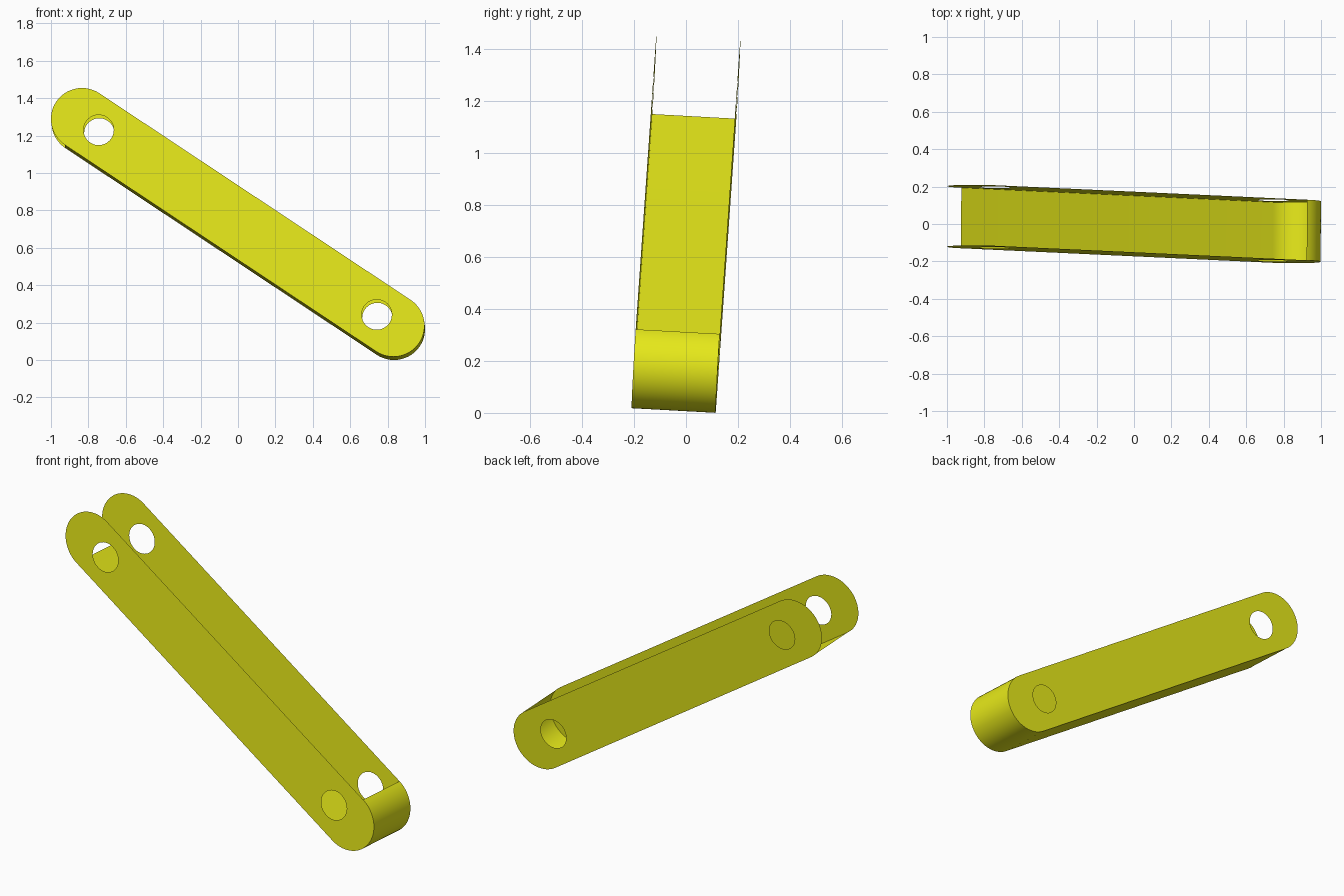
import bpy, bmesh, math
from mathutils import Vector, Matrix

if "Cube" in bpy.data.objects:
    bpy.data.objects.remove(bpy.data.objects["Cube"])

HALF, R = 1.0, 0.166          # half distance between end centres, end radius
HOLE_X, HOLE_R = 0.893, 0.081  # pin hole position and radius
HALF_W = 0.162                # half distance between the side plates
SEG = 32

# Tilted frame: X along the arm, Y across it, Z towards its open side
n = Vector((0.01, 1, -0.055)).normalized()
u = Vector((1.665, -0.0775, -1.105))
u = (u - n * u.dot(n)).normalized()
v = u.cross(n)
frame = Matrix.Translation((0, 0, 0.7275)) @ Matrix((u, n, v)).transposed().to_4x4()

mat = bpy.data.materials.new("yellow")
mat.diffuse_color = (0.8, 0.82, 0.01, 1)
mat.use_nodes = True
mat.node_tree.nodes["Principled BSDF"].inputs["Base Color"].default_value = mat.diffuse_color


def arc(cx, r, a0, a1, count):
    return [(cx + r * math.cos(math.radians(a0 + (a1 - a0) * i / count)),
             r * math.sin(math.radians(a0 + (a1 - a0) * i / count)))
            for i in range(count + 1)]


def finish(name, bm):
    me = bpy.data.meshes.new(name)
    bm.to_mesh(me)
    bm.free()
    me.materials.append(mat)
    ob = bpy.data.objects.new(name, me)
    ob.matrix_world = frame
    bpy.context.collection.objects.link(ob)
    return ob


def side_plate(name, y):
    bm = bmesh.new()
    outline = arc(HALF, R, -90, 90, SEG) + arc(-HALF, R, 90, 270, SEG)
    holes = [arc(s * HOLE_X, HOLE_R, 0, 360, SEG)[:-1] for s in (-1, 1)]
    edges = []
    for loop in [outline] + holes:
        vs = [bm.verts.new((x, y, z)) for x, z in loop]
        edges += [bm.edges.new((vs[i - 1], vs[i])) for i in range(len(vs))]
    side = 1 if y > 0 else -1
    bmesh.ops.triangle_fill(bm, edges=edges, use_beauty=True, normal=(0, side, 0))
    for f in bm.faces:
        f.normal_update()
        if f.normal.y * side < 0:
            f.normal_flip()
    return finish(name, bm)


# Two thin side plates with pin holes
side_plate("front_plate", -HALF_W)
side_plate("back_plate", HALF_W)

# Thin floor running along the underside and around the lower end
bm = bmesh.new()
path = [(-HALF, -R)] + arc(HALF, R, -90, 90, SEG)
rows = [[bm.verts.new((x, y, z)) for y in (-HALF_W, HALF_W)] for x, z in path]
for a, b in zip(rows, rows[1:]):
    bm.faces.new((a[0], a[1], b[1], b[0])).smooth = True
finish("floor_and_end_wall", bm)
